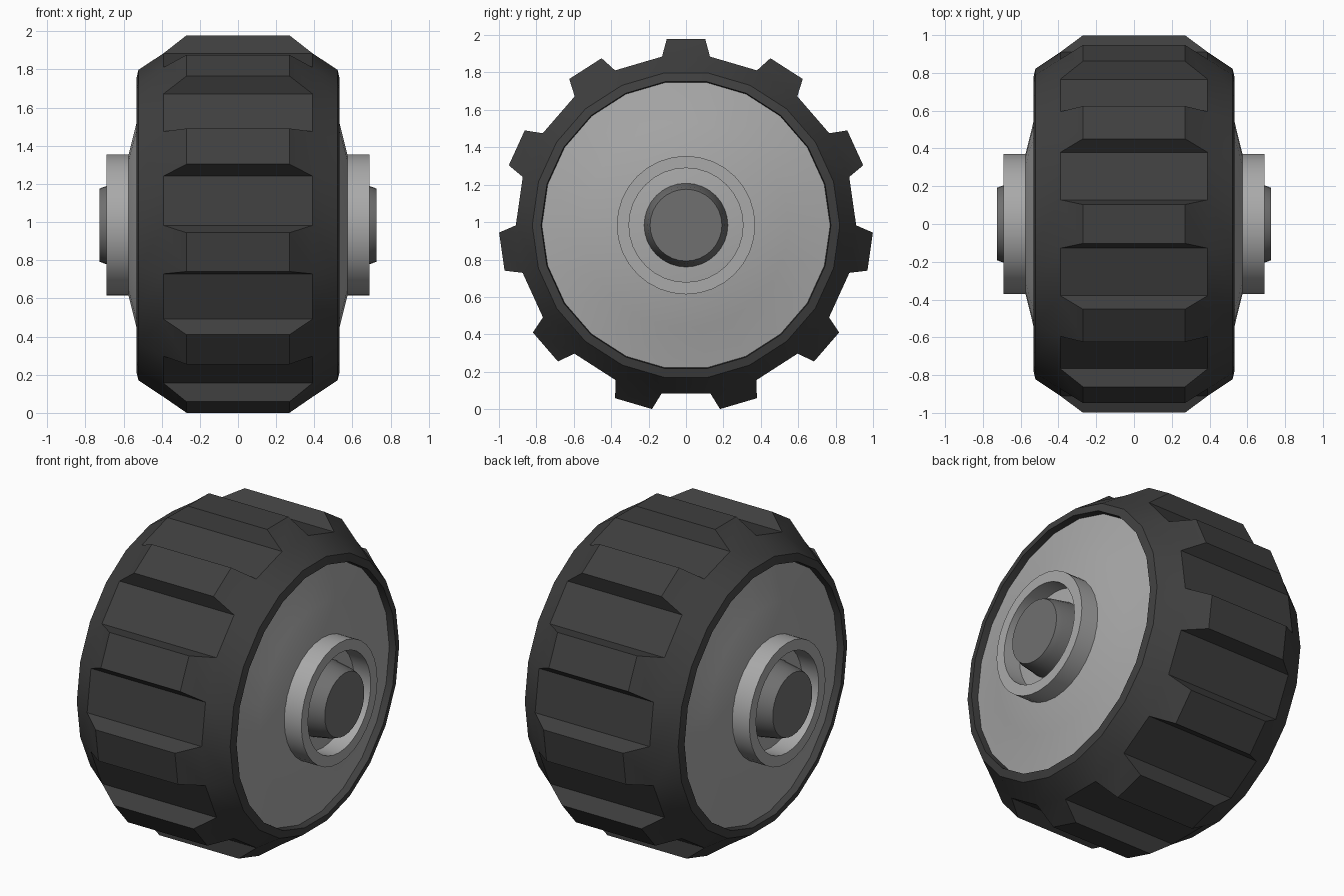
import bpy, bmesh, math

if "Cube" in bpy.data.objects:
    bpy.data.objects.remove(bpy.data.objects["Cube"])

CZ = 0.984          # axle height
LUGS = 11
STEP = 2 * math.pi / LUGS
BASE, TIP = math.radians(8.1), math.radians(5.9)   # lug half angles


def material(name, v):
    m = bpy.data.materials.new(name)
    m.diffuse_color = (v, v, v, 1)
    m.use_nodes = True
    m.node_tree.nodes["Principled BSDF"].inputs["Base Color"].default_value = m.diffuse_color
    return m


rubber = material("dark rubber", 0.05)
metal = material("light grey metal", 0.40)
steel = material("dark grey steel", 0.16)


def point(x, r, a):
    return (x, r * math.cos(a), CZ + r * math.sin(a))


def finish(bm, name, mat):
    bmesh.ops.recalc_face_normals(bm, faces=bm.faces)
    me = bpy.data.meshes.new(name)
    bm.to_mesh(me)
    bm.free()
    me.materials.append(mat)
    ob = bpy.data.objects.new(name, me)
    bpy.context.collection.objects.link(ob)
    bpy.ops.object.select_all(action='DESELECT')
    ob.select_set(True)
    bpy.context.view_layer.objects.active = ob
    bpy.ops.object.shade_smooth_by_angle(angle=math.radians(27))
    return ob


def revolve(bm, profile, angles):
    rings = [[bm.verts.new(point(x, r, a)) for a in angles] for x, r in profile]
    n = len(angles)
    for p, q in zip(rings, rings[1:]):
        for i in range(n):
            j = (i + 1) % n
            bm.faces.new((p[i], p[j], q[j], q[i]))
    return rings


# angles of the 22-sided body: both edges of every lug
edge_angles = [math.pi / 2 + k * STEP + s * BASE for k in range(LUGS) for s in (-1, 1)]
round_angles = [2 * math.pi * i / 32 for i in range(32)]

# tyre: shoulders and side walls, then tread with lugs
bm = bmesh.new()
shoulders = []
for s in (-1, 1):
    prof = [(s * 0.39, 0.91), (s * 0.522, 0.822), (s * 0.533, 0.775), (s * 0.485, 0.77)]
    shoulders.append(revolve(bm, prof, edge_angles)[0])
L, R = shoulders
for k in range(LUGS):
    i, j, g = 2 * k, 2 * k + 1, (2 * k + 2) % (2 * LUGS)
    bm.faces.new((L[j], L[g], R[g], R[j]))          # gap between lugs
    c = math.pi / 2 + k * STEP
    base = (L[i], L[j], R[j], R[i])
    tip = [bm.verts.new(point(x, 1.0, c + a)) for x, a in
           ((-0.27, -TIP), (-0.27, TIP), (0.27, TIP), (0.27, -TIP))]
    bm.faces.new(tip)
    for m in range(4):
        n = (m + 1) % 4
        bm.faces.new((base[m], base[n], tip[n], tip[m]))
finish(bm, "tyre", rubber)

for s, side in ((-1, "left"), (1, "right")):
    # shallow conical wheel disc
    bm = bmesh.new()
    rings = revolve(bm, [(s * 0.49, 0.772), (s * 0.53, 0.55), (s * 0.577, 0.36)], edge_angles)
    bm.faces.new(rings[-1])
    finish(bm, side + "_wheel_disc", metal)

    # raised hub ring
    bm = bmesh.new()
    revolve(bm, [(s * 0.55, 0.37), (s * 0.69, 0.37), (s * 0.69, 0.305), (s * 0.57, 0.305)], round_angles)
    finish(bm, side + "_hub_ring", metal)

    # tapered axle end
    bm = bmesh.new()
    rings = revolve(bm, [(s * 0.57, 0.225), (s * 0.69, 0.205), (s * 0.725, 0.192)], round_angles)
    bm.faces.new(rings[-1])
    finish(bm, side + "_axle_end", steel)
